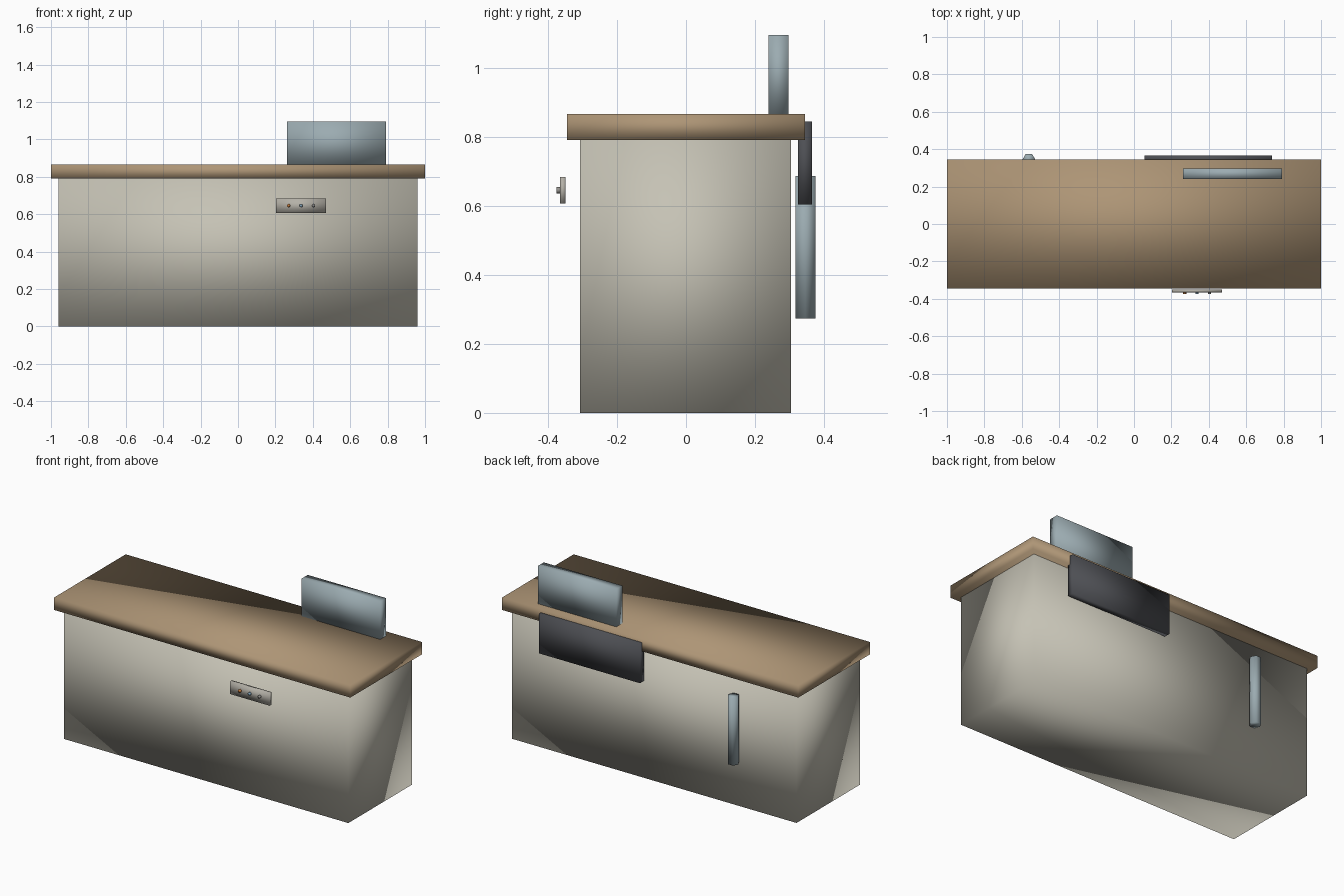
import bpy
import math
from mathutils import Matrix

default_cube = bpy.data.objects.get("Cube")
if default_cube:
    bpy.data.objects.remove(default_cube, do_unlink=True)


def material(name, rgb):
    mat = bpy.data.materials.new(name)
    mat.use_nodes = True
    mat.diffuse_color = (*rgb, 1)
    mat.node_tree.nodes["Principled BSDF"].inputs["Base Color"].default_value = (*rgb, 1)
    return mat


cream = material("warm grey paint", (0.56, 0.54, 0.46))
wood = material("tan worktop", (0.42, 0.30, 0.18))
steel = material("blue grey glass", (0.33, 0.41, 0.44))
charcoal = material("charcoal panel", (0.075, 0.078, 0.088))
panel_grey = material("panel grey", (0.46, 0.44, 0.39))
orange = material("orange button", (0.55, 0.20, 0.05))
blue = material("blue button", (0.22, 0.36, 0.48))
grey = material("grey button", (0.30, 0.29, 0.27))


def finish(name, mat):
    obj = bpy.context.object
    obj.name = obj.data.name = name
    obj.data.materials.append(mat)
    bpy.ops.object.shade_smooth()
    return obj


def box(name, x, y, z, mat):
    """Block spanning the given (low, high) range on each axis."""
    spans = (x, y, z)
    bpy.ops.mesh.primitive_cube_add(size=1, location=[(a + b) / 2 for a, b in spans])
    obj = finish(name, mat)
    obj.data.transform(Matrix.Diagonal([b - a for a, b in spans] + [1]))
    return obj


def cylinder(name, centre, radius, depth, sides, mat, rotation):
    bpy.ops.mesh.primitive_cylinder_add(vertices=sides, radius=radius, depth=depth,
                                        location=centre, rotation=rotation)
    return finish(name, mat)


# Counter
box("counter_body", (-0.96, 0.96), (-0.307, 0.305), (0, 0.791), cream)
box("worktop", (-1, 1), (-0.345, 0.345), (0.791, 0.867), wood)

# Upright screen on the worktop and dark panel on the back
box("upright_screen", (0.262, 0.792), (0.24, 0.298), (0.867, 1.097), steel)
box("back_panel", (0.055, 0.738), (0.325, 0.365), (0.604, 0.845), charcoal)

# Hexagonal upright handle on the back
cylinder("back_handle", (-0.562, 0.346, 0.481), 0.0335, 0.413, 6, steel,
         (0, 0, math.radians(30)))

# Control panel with three buttons on the front
box("control_panel", (0.203, 0.47), (-0.365, -0.349), (0.607, 0.685), panel_grey)
for side, x, mat in (("right", 0.271, orange), ("middle", 0.337, blue), ("left", 0.404, grey)):
    cylinder(side + "_button", (x, -0.369, 0.646), 0.009, 0.012, 8, mat,
             (math.radians(90), 0, 0))
